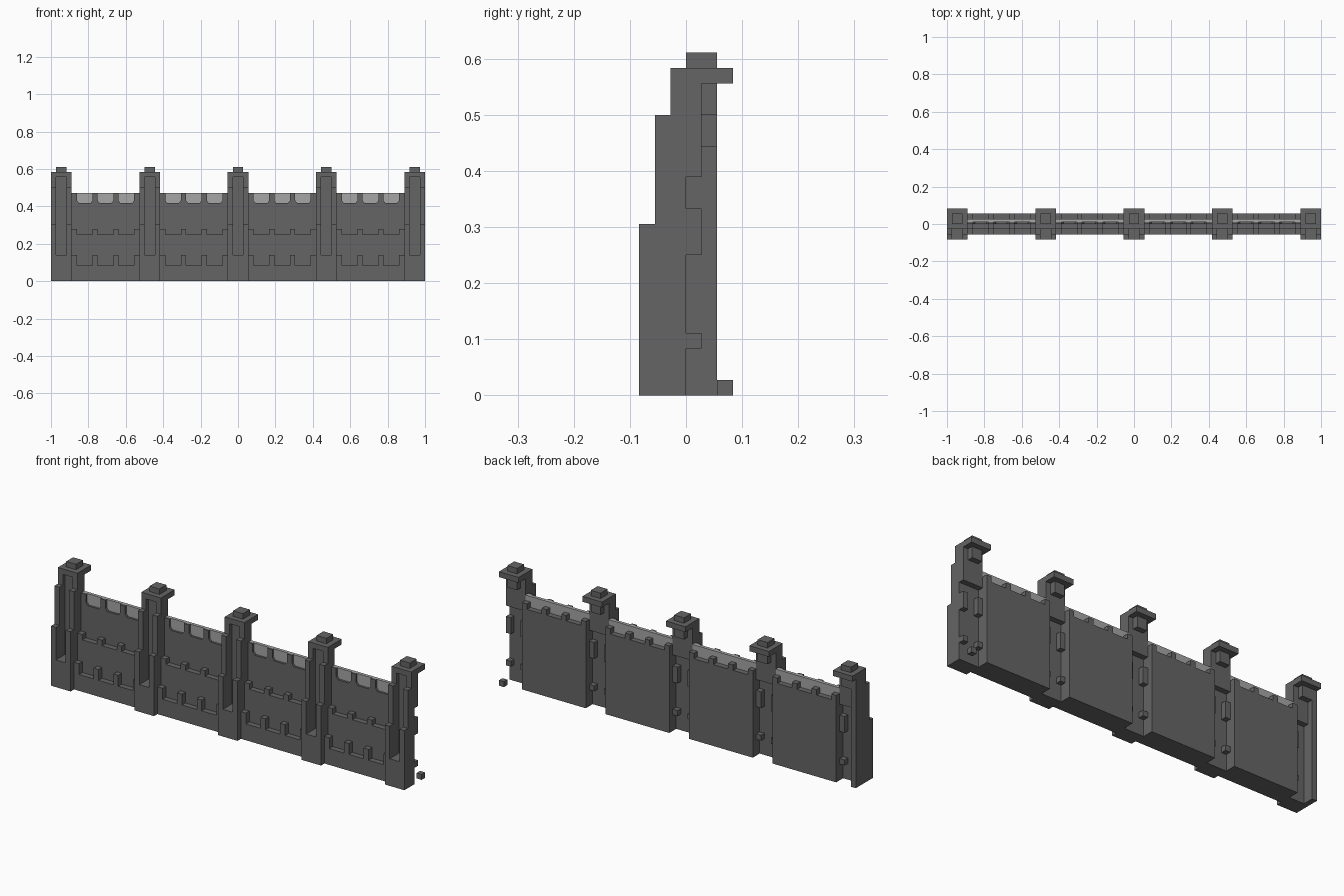
import bpy, bmesh
from mathutils import Vector

cube = bpy.data.objects.get("Cube")
if cube:
    bpy.data.objects.remove(cube)

U = 1 / 36          # one block
PITCH, POST, BAY = 17, 4, 13


def material(name, value):
    m = bpy.data.materials.new(name)
    m.use_nodes = True
    col = (value, value, value, 1)
    m.diffuse_color = col
    bsdf = m.node_tree.nodes["Principled BSDF"]
    bsdf.inputs["Base Color"].default_value = col
    bsdf.inputs["Roughness"].default_value = 0.9
    return m


STONE = material("dark stone", 0.13)
PALE = material("pale stone", 0.38)


def finish(name, bm, start, mat):
    bmesh.ops.recalc_face_normals(bm, faces=bm.faces)
    mesh = bpy.data.meshes.new(name)
    bm.to_mesh(mesh)
    bm.free()
    mesh.materials.append(mat)
    ob = bpy.data.objects.new(name, mesh)
    ob.location.x = start * U - 1
    bpy.context.collection.objects.link(ob)


def blocks(name, boxes, start, mat=STONE):
    """Boxes as (x0, x1, y0, y1, z0, z1), counted in blocks."""
    bm = bmesh.new()
    for x0, x1, y0, y1, z0, z1 in boxes:
        lo, hi = Vector((x0, y0, z0)), Vector((x1, y1, z1))
        made = bmesh.ops.create_cube(bm, size=1)["verts"]
        for v in made:
            v.co = ((lo + hi) / 2 + v.co * (hi - lo)) * U
    finish(name, bm, start, mat)


def flared_posts(name, start):
    """Front dividers that widen at the foot, rounding the pale openings."""
    bm = bmesh.new()
    for i in range(4):
        x = i * 4
        a = x - (0.4 if i > 0 else 0)
        b = x + 1 + (0.4 if i < 3 else 0)
        outline = [(a, 15), (b, 15), (x + 1, 15.5), (x + 1, 17), (x, 17), (x, 15.5)]
        face = bm.faces.new([bm.verts.new((px * U, 0, pz * U)) for px, pz in outline])
        new = bmesh.ops.extrude_face_region(bm, geom=[face])["geom"]
        moved = [g for g in new if isinstance(g, bmesh.types.BMVert)]
        bmesh.ops.translate(bm, verts=moved, vec=(0, 0.4 * U, 0))
    finish(name, bm, start, STONE)


# Pillars
for n in range(5):
    body = []
    for x in (0, 3):
        # stepped buttress strips either side of the groove
        for y, top in ((-3, 11), (-2, 18), (-1, 20)):
            body.append((x, x + 1, y, y + 1, 0, top))
        # small blocks on the recessed back
        body.append((x, x + 1, 0, 1, 9, 12))
        body.append((x, x + 1, 0, 1, 3, 4))
    body.append((1, 3, -3, 0, 0, 5))
    body.append((1, 3, -0.3, 0, 5, 20))
    body.append((0, 4, 0, 1, 14, 20))
    body.append((1, 3, 1, 2, 18, 20))
    if n == 0:
        body.append((0, 1, 1, 2, 0, 20))
        body.append((0, 1, 0, 1, 0, 14))
    blocks("pillar_%d" % (n + 1), body, n * PITCH)
    blocks("pillar_cap_%d" % (n + 1),
           [(0, 4, -1, 3, 20, 21), (1, 3, 0, 2, 21, 22)], n * PITCH)

# Wall bays
for n in range(4):
    start = n * PITCH + POST
    wall = [(0, BAY, -2, -1, 0, 3), (0, BAY, -1, 0, 0, 9),
            (0, BAY, 0, 1, 0, 15), (0, BAY, 1, 2, 0, 15)]
    for x in range(0, BAY, 4):
        wall += [(x, x + 1, -2, -1, 3, 5), (x, x + 1, -1, 0, 9, 10),
                 (x, x + 1, 1, 2, 15, 16)]
    blocks("wall_%d" % (n + 1), wall, start)
    blocks("pale_coping_%d" % (n + 1), [(0, BAY, 0.4, 1, 15, 17)], start, PALE)
    flared_posts("coping_posts_%d" % (n + 1), start)

# Loose block behind the end pillar
blocks("loose_block", [(3, 4, 2, 3, 0, 1)], 4 * PITCH)
